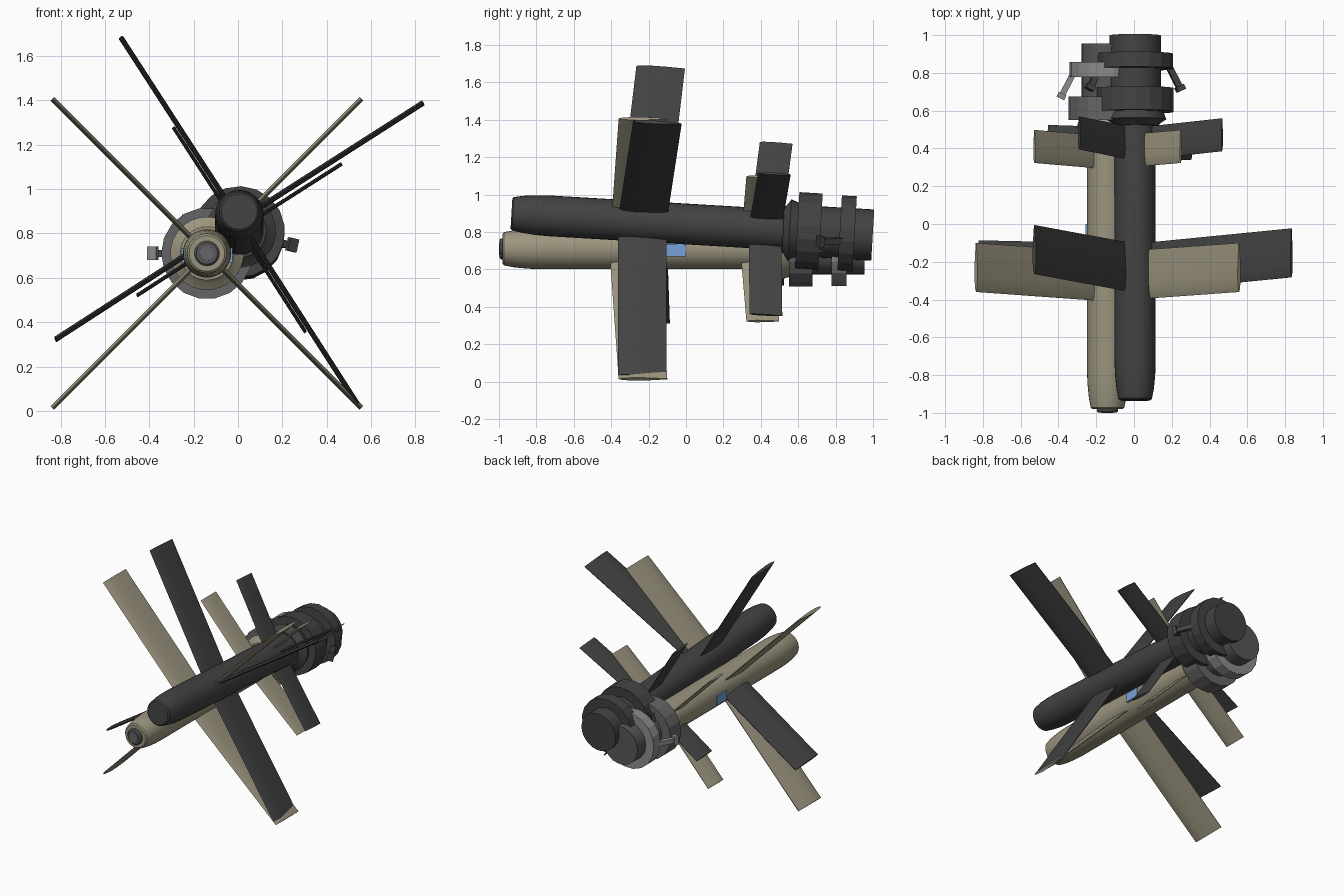
import bpy, bmesh, math
from mathutils import Matrix, Vector

if "Cube" in bpy.data.objects:
    bpy.data.objects.remove(bpy.data.objects["Cube"])


def mat(name, r, g, b):
    m = bpy.data.materials.new(name)
    m.diffuse_color = (r, g, b, 1)
    m.use_nodes = True
    m.node_tree.nodes["Principled BSDF"].inputs["Base Color"].default_value = m.diffuse_color
    return m


TAN = mat("tan", 0.33, 0.30, 0.21)
DARK = mat("charcoal", 0.055, 0.055, 0.055)
MID = mat("mid grey", 0.13, 0.13, 0.135)
SLATE = mat("slate grey", 0.095, 0.095, 0.10)
LIGHT = mat("light grey", 0.26, 0.26, 0.27)
BLUE = mat("sensor blue", 0.18, 0.36, 0.68)


def finish(bm, name, material, frame, smooth=True):
    bmesh.ops.recalc_face_normals(bm, faces=bm.faces)
    mesh = bpy.data.meshes.new(name)
    bm.to_mesh(mesh)
    bm.free()
    mesh.materials.append(material)
    ob = bpy.data.objects.new(name, mesh)
    bpy.context.collection.objects.link(ob)
    ob.matrix_world = frame
    if smooth:
        bpy.ops.object.select_all(action='DESELECT')
        ob.select_set(True)
        bpy.context.view_layer.objects.active = ob
        bpy.ops.object.shade_smooth_by_angle(angle=math.radians(32))
    return ob


def lathe(name, profile, material, frame, sides=32, smooth=True):
    """Closed solid turned around the y axis from (y, radius) pairs."""
    bm = bmesh.new()
    rings = []
    for y, r in profile:
        rings.append([bm.verts.new((r * math.cos(a), y, r * math.sin(a)))
                      for a in (math.tau * i / sides for i in range(sides))])
    for a, b in zip(rings, rings[1:]):
        for i in range(sides):
            j = (i + 1) % sides
            bm.faces.new((a[i], a[j], b[j], b[i]))
    bm.faces.new(rings[0])
    bm.faces.new(rings[-1])
    return finish(bm, name, material, frame, smooth)


def blade(name, angle, span, lead, chord, sweep, thick, material, frame):
    """Thin airfoil blade running outward from the body axis."""
    section = [(0, 0), (0.08, 0.32), (0.3, 0.5), (0.65, 0.4), (1, 0.1),
               (1, -0.1), (0.65, -0.4), (0.3, -0.5), (0.08, -0.32)]
    out = Vector((math.cos(angle), 0, math.sin(angle)))
    side = Vector((-math.sin(angle), 0, math.cos(angle)))
    bm = bmesh.new()
    ends = []
    for t in (0.05, 1):
        ends.append([bm.verts.new(out * span * t + side * thick * h
                                  + Vector((0, lead + sweep * t + chord * c, 0)))
                     for c, h in section])
    n = len(section)
    for i in range(n):
        j = (i + 1) % n
        bm.faces.new((ends[0][i], ends[0][j], ends[1][j], ends[1][i]))
    bm.faces.new(ends[0])
    bm.faces.new(ends[1])
    finish(bm, name, material, frame)


def box(name, a, b, w, h, material, frame):
    """Square bar from point a to point b."""
    a, b = Vector(a), Vector(b)
    bm = bmesh.new()
    rot = (b - a).to_track_quat('Z', 'Y').to_matrix().to_4x4()
    bmesh.ops.create_cube(bm, size=1, matrix=Matrix.Translation((a + b) / 2) @ rot
                          @ Matrix.Diagonal((w, h, (b - a).length, 1)))
    finish(bm, name, material, frame, False)


def aircraft(tag, frame, skin, ring_front, ring_back, motor, strut, collar):
    # Tube body with a rounded blunt nose
    lathe(tag + "_body", [(-0.98, 0.08), (-0.972, 0.089), (-0.92, 0.099), (-0.85, 0.106),
                          (-0.78, 0.109), (0.48, 0.109)], skin, frame)
    # Flared collar, motor and two thick rings
    lathe(tag + "_collar", [(0.475, 0.12), (0.49, 0.135), (0.51, 0.165), (0.55, 0.15)],
          collar, frame)
    lathe(tag + "_motor", [(0.54, 0.137), (0.955, 0.137)], motor, frame)
    lathe(tag + "_front_ring", [(0.55, 0.206), (0.675, 0.206)], ring_front, frame, 18, False)
    lathe(tag + "_back_ring", [(0.778, 0.202), (0.858, 0.202)], ring_back, frame, 18, False)
    # Wings and tail fins in an X layout
    for k in range(4):
        ang = math.radians(45 + 90 * k)
        blade(f"{tag}_wing_{k}", ang, 0.985, -0.41, 0.26, 0.05, 0.023, skin, frame)
        blade(f"{tag}_tail_fin_{k}", ang, 0.548, 0.29, 0.175, 0.033, 0.016, skin, frame)
    # Angled side struts with wider feet
    for s, label in ((-1, "left"), (1, "right")):
        box(f"{tag}_{label}_strut", (s * 0.185, 0.79, 0), (s * 0.25, 0.665, 0),
            0.032, 0.032, strut, frame)
        box(f"{tag}_{label}_strut_foot", (s * 0.238, 0.69, 0), (s * 0.25, 0.665, 0),
            0.045, 0.06, strut, frame)


# Lower tan aircraft, level
low = Matrix.Translation((-0.14, 0, 0.71))
aircraft("tan", low, TAN, MID, LIGHT, SLATE, LIGHT, TAN)

# Nose camera
lathe("nose_ring", [(-0.975, 0.056), (-0.99, 0.056), (-0.998, 0.048)], SLATE, low)
lathe("nose_lens", [(-0.99, 0.033), (-1.0, 0.032)], MID, low)

# Blue side sensors
for s, label in ((-1, "left"), (1, "right")):
    box(f"{label}_sensor", (s * 0.09, -0.052, -0.008), (s * 0.116, -0.052, -0.008),
        0.105, 0.066, BLUE, low)
    bpy.context.collection.objects[f"{label}_sensor"].data.transform(Matrix.Identity(4))

# Upper dark aircraft, pitched and rolled
high = (Matrix.Translation((0.006, 0.045, 0.84))
        @ Matrix.Rotation(math.radians(-3.4), 4, 'X')
        @ Matrix.Rotation(math.radians(12.2), 4, 'Y'))
aircraft("dark", high, DARK, DARK, DARK, DARK, DARK, DARK)
